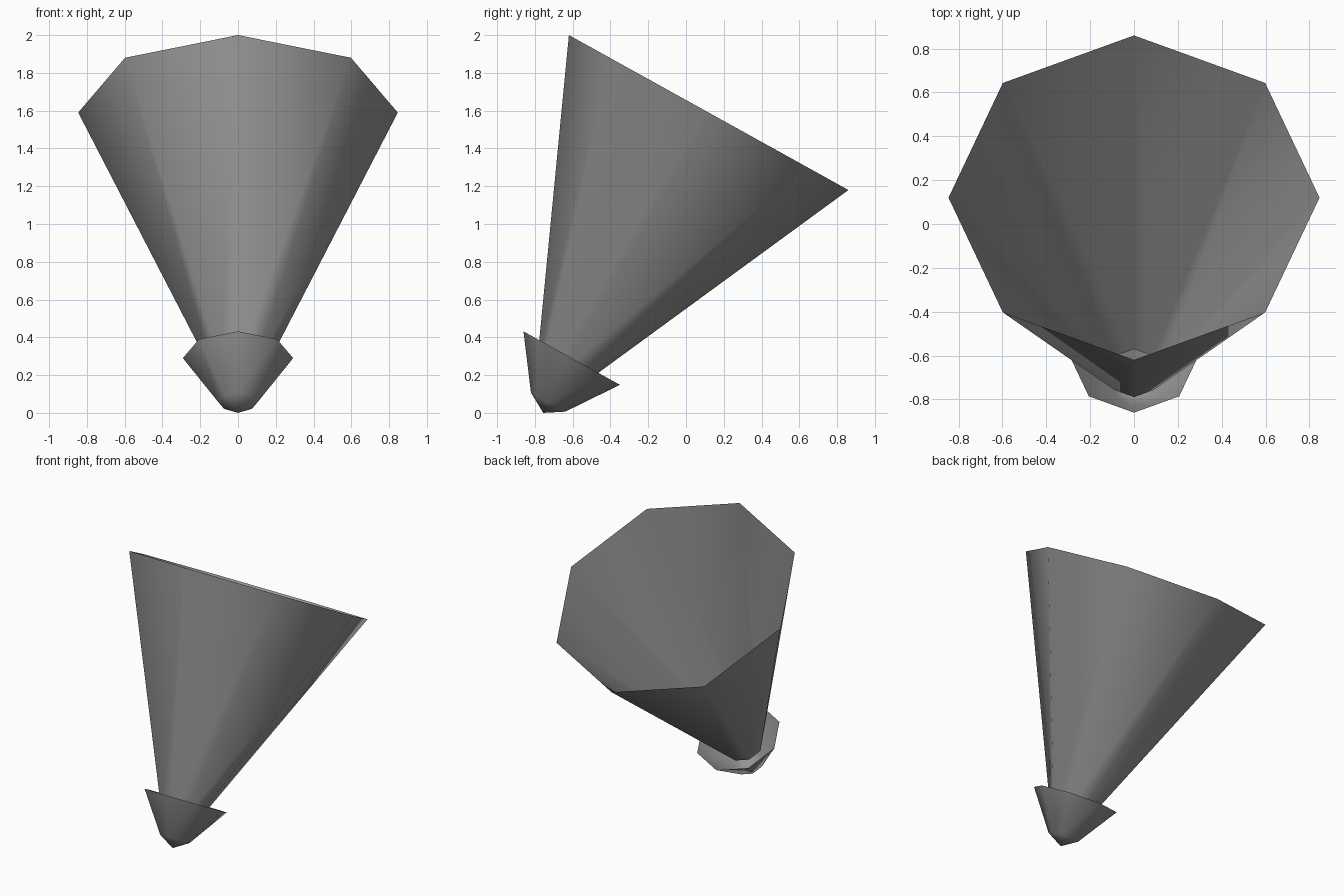
import bpy
import bmesh
import math
from mathutils import Vector

cube = bpy.data.objects.get("Cube")
if cube:
    bpy.data.objects.remove(cube, do_unlink=True)

SIDES = 8
TILT = math.radians(29.0)   # flower leans towards the back

grey = bpy.data.materials.new("mid grey")
grey.use_nodes = True
COLOUR = (0.3, 0.3, 0.3, 1.0)
grey.diffuse_color = COLOUR
bsdf = next(n for n in grey.node_tree.nodes if n.type == 'BSDF_PRINCIPLED')
bsdf.inputs["Base Color"].default_value = COLOUR


def tilted_shell(name, rings, tip=None):
    """Open shell through tilted octagonal rings (y, z, radius), with an optional closing tip (y, z)."""
    bm = bmesh.new()
    loops = []
    for cy, cz, r in rings:
        loop = []
        for i in range(SIDES):
            a = 2 * math.pi * i / SIDES
            u, v = r * math.sin(a), r * math.cos(a)
            loop.append(bm.verts.new((u, cy + v * math.cos(TILT), cz - v * math.sin(TILT))))
        loops.append(loop)
    for low, high in zip(loops, loops[1:]):
        for i in range(SIDES):
            j = (i + 1) % SIDES
            bm.faces.new((low[j], low[i], high[i], high[j]))
    if tip:
        point = bm.verts.new(Vector((0, *tip)))
        for i in range(SIDES):
            bm.faces.new((loops[0][i], loops[0][(i + 1) % SIDES], point))
    for face in bm.faces:
        face.smooth = True
    mesh = bpy.data.meshes.new(name)
    bm.to_mesh(mesh)
    bm.free()
    mesh.materials.append(grey)
    obj = bpy.data.objects.new(name, mesh)
    bpy.context.collection.objects.link(obj)
    return obj


# Large open trumpet of the flower
tilted_shell("flower_trumpet", [(-0.68, 0.195, 0.125), (0.12, 1.59, 0.846)])

# Small pointed cup holding the trumpet
tilted_shell("base_cup", [(-0.73, 0.057, 0.104), (-0.605, 0.29, 0.292)], tip=(-0.756, 0.0))
